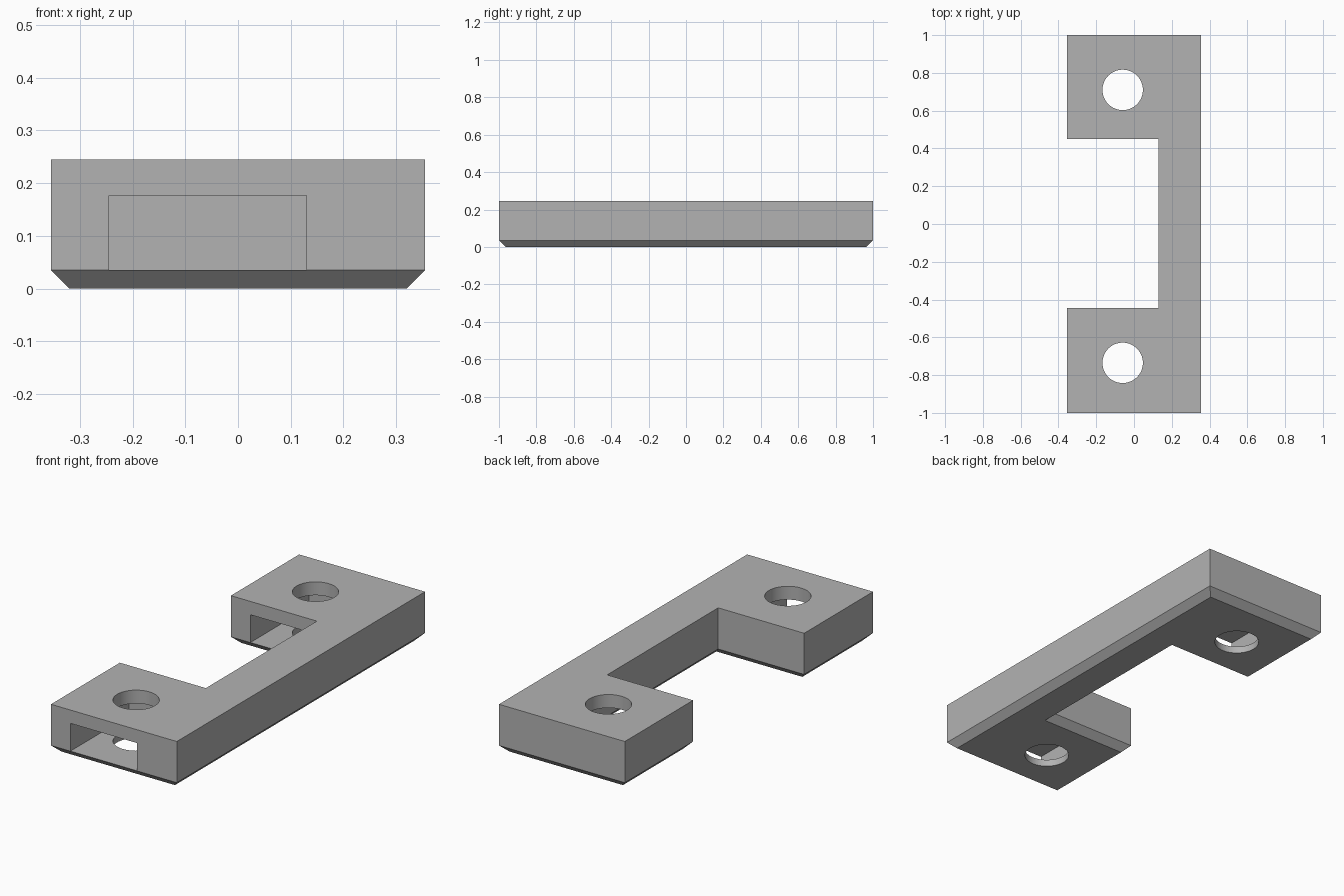
import bpy, bmesh
from mathutils import Matrix

if "Cube" in bpy.data.objects:
    bpy.data.objects.remove(bpy.data.objects["Cube"])

C, TOP = 0.035, 0.245            # chamfer size, plate height
LUGS = [(-1.0, -0.735), (0.45, 0.71)]   # front face y, hole centre y
HOLE_X, HOLE_R = -0.06, 0.107

grey = bpy.data.materials.new("grey plastic")
grey.diffuse_color = (0.45, 0.45, 0.45, 1)
grey.use_nodes = True
grey.node_tree.nodes["Principled BSDF"].inputs["Base Color"].default_value = grey.diffuse_color


def make_object(name, bm):
    bmesh.ops.recalc_face_normals(bm, faces=bm.faces)
    me = bpy.data.meshes.new(name)
    bm.to_mesh(me)
    bm.free()
    ob = bpy.data.objects.new(name, me)
    bpy.context.collection.objects.link(ob)
    me.materials.append(grey)
    return ob


# C-shaped bracket: outline lofted through a chamfered bottom
def outline(c):
    return [(-0.355 + c, -1 + c), (0.355 - c, -1 + c), (0.355 - c, 1 - c),
            (-0.355 + c, 1 - c), (-0.355 + c, 0.45 + c), (0.13 + c, 0.45 + c),
            (0.13 + c, -0.445 - c), (-0.355 + c, -0.445 - c)]


bm = bmesh.new()
rings = [[bm.verts.new((x, y, z)) for x, y in outline(c)]
         for c, z in ((C, 0), (0, C), (0, TOP))]
for lo, hi in zip(rings, rings[1:]):
    for i in range(8):
        j = (i + 1) % 8
        bm.faces.new((lo[i], lo[j], hi[j], hi[i]))
bm.faces.new(rings[0][::-1])
bm.faces.new(rings[-1])
bracket = make_object("bracket", bm)


def cut(name, bm):
    cutter = make_object(name, bm)
    cutter.hide_render = True
    cutter.hide_set(True)
    mod = bracket.modifiers.new(name, 'BOOLEAN')
    mod.operation, mod.solver, mod.object = 'DIFFERENCE', 'EXACT', cutter
    return cutter


cutters = []
for front_y, hole_y in LUGS:
    # blind nut slot opening at the front of each lug
    y0, y1, z0, z1 = front_y - 0.1, front_y + 0.47, C + 0.0005, 0.177
    bm = bmesh.new()
    bmesh.ops.create_cube(bm, size=1, matrix=Matrix.Translation(
        (-0.0575, (y0 + y1) / 2, (z0 + z1) / 2))
        @ Matrix.Diagonal((0.375, y1 - y0, z1 - z0, 1)))
    cutters.append(cut("slot_cutter", bm))
    # vertical screw hole
    bm = bmesh.new()
    bmesh.ops.create_cone(bm, cap_ends=True, segments=64, radius1=HOLE_R,
                          radius2=HOLE_R, depth=1,
                          matrix=Matrix.Translation((HOLE_X, hole_y, 0.1)))
    cutters.append(cut("hole_cutter", bm))

# apply the cuts, then smooth only the hole walls
bpy.context.view_layer.objects.active = bracket
bracket.select_set(True)
for mod in list(bracket.modifiers):
    bpy.ops.object.modifier_apply(modifier=mod.name)
for cutter in cutters:
    bpy.data.objects.remove(cutter)
bpy.ops.object.shade_smooth_by_angle(angle=0.5)
